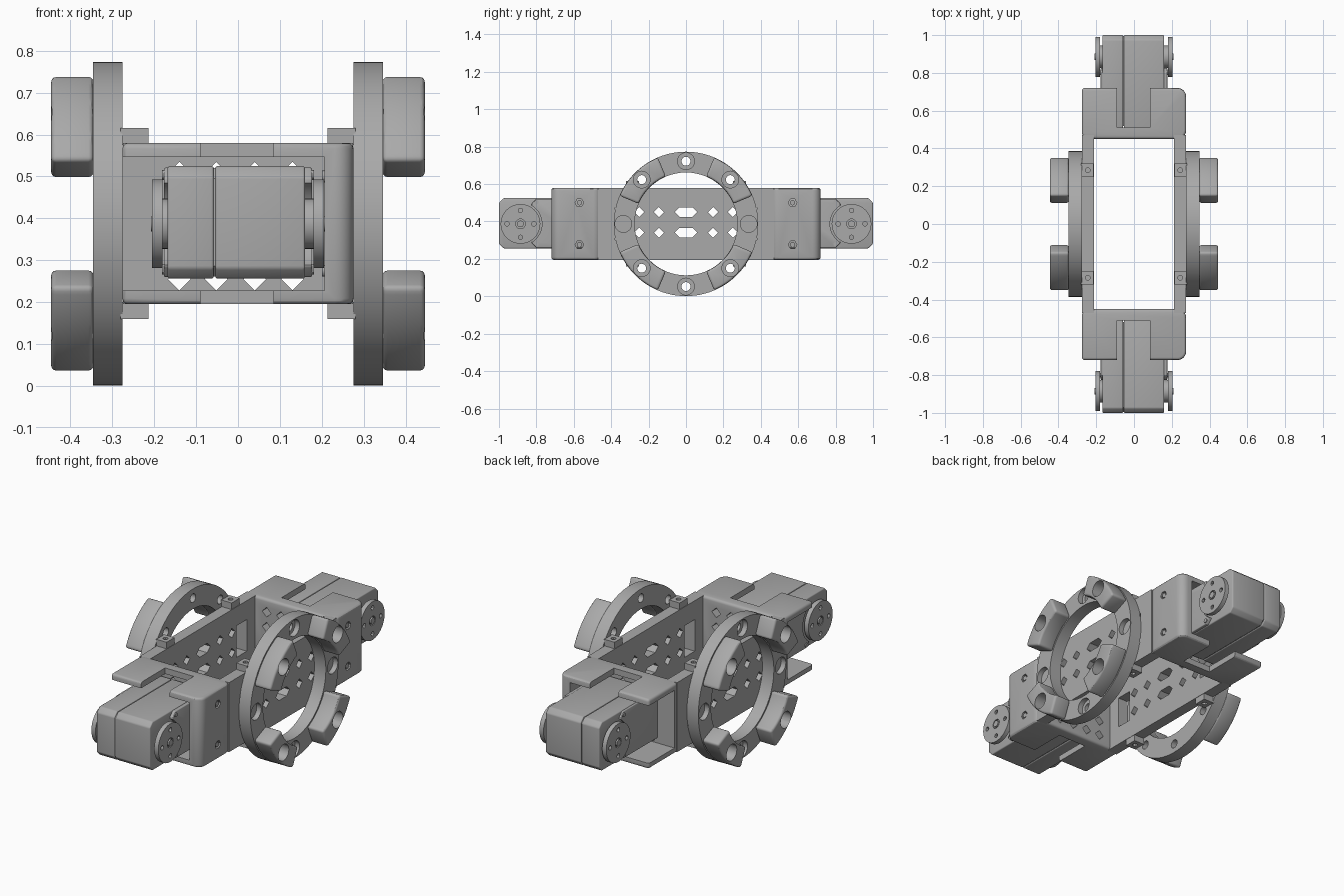
import bpy, bmesh
from math import cos, sin, radians, pi

default = bpy.data.objects.get("Cube")
if default:
    bpy.data.objects.remove(default)

grey = bpy.data.materials.new("plain grey")
grey.use_nodes = True
COLOUR = (0.4, 0.4, 0.4, 1)
grey.diffuse_color = COLOUR
grey.node_tree.nodes["Principled BSDF"].inputs["Base Color"].default_value = COLOUR

ZC = 0.387            # height of the centre axis
Z0, Z1 = 0.195, 0.58  # frame bottom and top


# ---- outlines ----
def rect(a0, b0, a1, b1):
    return [(a0, b0), (a1, b0), (a1, b1), (a0, b1)]


def circle(a, b, r, n=20):
    return [(a + r * cos(2 * pi * i / n), b + r * sin(2 * pi * i / n)) for i in range(n)]


def diamond(a, b, r=0.027, stretch=0.0):
    return [(a + stretch, b - r), (a + stretch + r, b), (a + stretch, b + r),
            (a - stretch, b + r), (a - stretch - r, b), (a - stretch, b - r)] if stretch else circle(a, b, r, 4)


def sector(mid, half, r0, r1, n=14):
    ang = [radians(mid - half + 2 * half * i / n) for i in range(n + 1)]
    outer = [(r1 * cos(t), ZC + r1 * sin(t)) for t in ang]
    inner = [(r0 * cos(t), ZC + r0 * sin(t)) for t in reversed(ang)]
    return outer + inner


def flip(pts, sy):
    return [(a, b * sy) for a, b in pts]


# ---- solids: each spec is (outline, axis, low, high) ----
def prisms(name, specs):
    bm = bmesh.new()
    for pts, axis, lo, hi in specs:
        rings = []
        for d in (lo, hi):
            place = {"x": lambda p: (d, p[0], p[1]),
                     "y": lambda p: (p[0], d, p[1]),
                     "z": lambda p: (p[0], p[1], d)}[axis]
            rings.append([bm.verts.new(place(p)) for p in pts])
        bm.faces.new(rings[0])
        bm.faces.new(rings[1])
        for i in range(len(pts)):
            j = (i + 1) % len(pts)
            bm.faces.new((rings[0][i], rings[0][j], rings[1][j], rings[1][i]))
    bmesh.ops.recalc_face_normals(bm, faces=bm.faces)
    mesh = bpy.data.meshes.new(name)
    bm.to_mesh(mesh)
    bm.free()
    obj = bpy.data.objects.new(name, mesh)
    bpy.context.collection.objects.link(obj)
    return obj


def solid(name, specs, cuts=(), bevel=0.0):
    obj = prisms(name, specs)
    if bevel:
        mod = obj.modifiers.new("bevel", "BEVEL")
        mod.width, mod.segments, mod.limit_method = bevel, 3, "ANGLE"
        mod.angle_limit = radians(40)
    cutter = None
    if cuts:
        cutter = prisms(name + "_cutter", cuts)
        cutter.hide_render = True
        mod = obj.modifiers.new("cut", "BOOLEAN")
        mod.operation, mod.object, mod.solver = "DIFFERENCE", cutter, "EXACT"
        mod.use_self = True
    if obj.modifiers:
        graph = bpy.context.evaluated_depsgraph_get()
        mesh = bpy.data.meshes.new_from_object(obj.evaluated_get(graph))
        obj.modifiers.clear()
        obj.data = mesh
    if cutter:
        bpy.data.objects.remove(cutter)
    obj.data.materials.clear()
    obj.data.materials.append(grey)
    bpy.ops.object.select_all(action="DESELECT")
    obj.select_set(True)
    bpy.context.view_layer.objects.active = obj
    bpy.ops.object.shade_smooth_by_angle(angle=radians(30))
    return obj


for sx, side in ((1, "left"), (-1, "right")):
    def along(pts, lo, hi):
        return (pts, "x", min(sx * lo, sx * hi), max(sx * lo, sx * hi))

    # perforated side plate with slots, diamonds and two windows
    holes = []
    for z in (0.34, 0.45):
        holes.append(along(diamond(0, z, 0.026, 0.034), 0.15, 0.35))
        holes += [along(diamond(y, z), 0.15, 0.35) for y in (-0.25, -0.145, 0.145, 0.25)]
    holes += [along(rect(s * 0.335 - 0.045, 0.3, s * 0.335 + 0.045, 0.475), 0.15, 0.35) for s in (-1, 1)]
    solid(side + "_side_plate", [along(rect(-0.47, Z0, 0.47, Z1), 0.212, 0.274)], holes)

    # mounting ring with screw seats
    seats = [along(circle(0, ZC, 0.275, 64), 0.2, 0.5)]
    for k in range(8):
        y, z = 0.335 * cos(k * pi / 4), ZC + 0.335 * sin(k * pi / 4)
        seats.append(along(circle(y, z, 0.045), 0.318, 0.5))
        if k % 4:
            seats.append(along(circle(y, z, 0.024), 0.2, 0.5))
    solid(side + "_ring", [along(circle(0, ZC, 0.386, 96), 0.276, 0.346)], seats)

    # four raised arc lugs on the ring
    for k in range(4):
        mid = 45 + 90 * k
        y, z = 0.335 * cos(radians(mid)), ZC + 0.335 * sin(radians(mid))
        solid(f"{side}_ring_lug_{k + 1}",
              [along(sector(mid, 22, 0.276, 0.385), 0.345, 0.446)],
              [along(circle(y, z, 0.045), 0.3, 0.5)], bevel=0.012)

    # screw tabs that clamp the ring to the plate
    for sy in (-1, 1):
        for low, high, tag in ((Z1 - 0.005, 0.616, "upper"), (0.16, Z0 + 0.005, "lower")):
            xs = sorted((sx * 0.214, sx * 0.28))
            ys = sorted((sy * 0.25, sy * 0.32))
            hole = [(circle(sx * 0.245, sy * 0.285, 0.013, 12), "z", low - 0.05, high + 0.05)]
            solid(f"{side}_{tag}_tab_{'back' if sy > 0 else 'front'}",
                  [(rect(xs[0], ys[0], xs[1], ys[1]), "z", low, high)], hole)

for sy, end in ((-1, "front"), (1, "back")):
    def deep(pts, lo, hi):
        return (pts, "y", min(sy * lo, sy * hi), max(sy * lo, sy * hi))

    # servo bracket: rounded on its closed side, open on the other
    r = 0.045
    outline = [(-0.276, 0.72), (-0.276, 0.45 + r / 2), (-0.276 + r / 2, 0.45)]
    for cy, start in ((0.45 + r, -90), (0.72 - r, 0)):
        outline += [(0.276 - r + r * cos(radians(start + 15 * i)),
                     cy + r * sin(radians(start + 15 * i))) for i in range(7)]
    cuts = [deep(rect(-0.4, 0.228, 0.207, 0.547), 0.495, 0.8),
            (flip(rect(-0.09, 0.51, 0.085, 0.8), sy), "z", 0.1, 0.7)]
    cuts += [deep(diamond(x, z), 0.4, 0.6)
             for x in (-0.14, -0.052, 0.04, 0.13) for z in (0.255, 0.34, 0.425, 0.508)]
    cuts += [(circle(sy * 0.57, z, 0.023, 6), "x", 0.15, 0.35) for z in (0.275, 0.5)]
    solid(end + "_bracket", [(flip(outline, sy), "z", Z0, Z1)], cuts, bevel=0.014)
    solid(end + "_bracket_screws",
          [(circle(sy * 0.57, z, 0.014, 12), "x", 0.2, 0.272) for z in (0.275, 0.5)])

    # servo case in two halves around a thin seam
    def profile(y0, y1, inset=0.0, c=0.025):
        low, high = 0.256 + inset, 0.525 - inset
        return [(sy * y, z) for y, z in ((y0, low), (y1 - c, low), (y1, low + c),
                                         (y1, high - c), (y1 - c, high), (y0, high))]
    solid(end + "_servo_case_right", [(profile(0.5, 1.0), "x", -0.168, -0.058)], bevel=0.006)
    solid(end + "_servo_case_left", [(profile(0.5, 1.0), "x", -0.054, 0.16)], bevel=0.006)
    solid(end + "_servo_core", [(profile(0.52, 0.994, 0.005), "x", -0.16, 0.15)])

    # raised shoulders beside the horns, with small screws
    for sx, side in ((1, "left"), (-1, "right")):
        def out(pts, lo, hi):
            return (pts, "x", min(sx * lo, sx * hi), max(sx * lo, sx * hi))
        name = f"{end}_servo_{side}_"
        solid(name + "shoulder", [out(profile(0.5, 0.825, 0.004), 0.14, 0.177)],
              [out(circle(sy * 0.885, ZC, 0.115, 48), 0.1, 0.25)], bevel=0.004)
        solid(name + "screws", [out(circle(sy * 0.8, z, 0.012, 12), 0.15, 0.182)
                                for z in (0.278, 0.503)])

        # round output horn on its hub
        solid(name + "hub", [out(circle(sy * 0.885, ZC, 0.06, 32), 0.14, 0.184)])
        dots = [out(circle(sy * 0.885 + 0.072 * cos(k * pi / 2), ZC + 0.072 * sin(k * pi / 2), 0.012, 12),
                    0.1, 0.3) for k in range(4)]
        dots.append(out(circle(sy * 0.885, ZC, 0.026), 0.194, 0.3))
        solid(name + "horn", [out(circle(sy * 0.885, ZC, 0.106, 48), 0.18, 0.205)], dots)
        solid(name + "horn_screw", [out(circle(sy * 0.885, ZC, 0.018, 16), 0.185, 0.208)])
